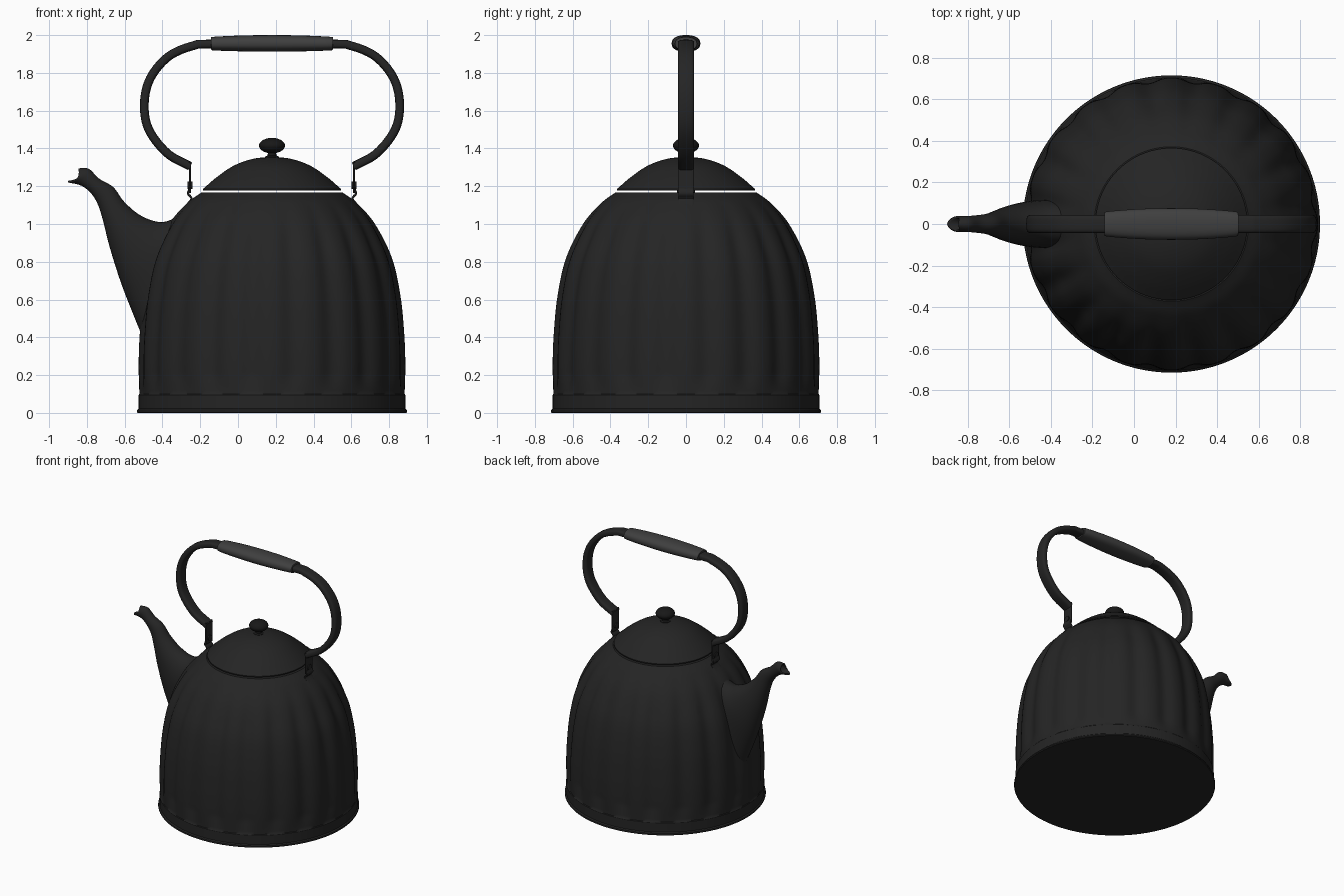
import bpy, bmesh, math
from mathutils import Vector

if "Cube" in bpy.data.objects:
    bpy.data.objects.remove(bpy.data.objects["Cube"])

CX = 0.18  # body axis
TAU = math.tau


def material(name, v):
    m = bpy.data.materials.new(name)
    m.diffuse_color = (v, v, v, 1)
    m.use_nodes = True
    m.node_tree.nodes["Principled BSDF"].inputs["Base Color"].default_value = m.diffuse_color
    return m


ENAMEL = material("black_enamel", 0.018)
GRIP = material("grip_grey", 0.05)
KNOB = material("knob_black", 0.009)


def smooth_path(pts, steps):
    """Catmull-Rom through tuples of any length."""
    v = [Vector(p) for p in pts]
    v = [v[0] * 2 - v[1]] + v + [v[-1] * 2 - v[-2]]
    out = []
    for a, b, c, d in zip(v, v[1:], v[2:], v[3:]):
        for k in range(steps):
            t = k / steps
            out.append(0.5 * (2 * b + (c - a) * t + (2 * a - 5 * b + 4 * c - d) * t**2
                              + (3 * b - a - 3 * c + d) * t**3))
    return out + [v[-2]]


def loft(name, rings, mat, caps=True, angle=35):
    bm = bmesh.new()
    rows = [[bm.verts.new(p) for p in r] for r in rings]
    n = len(rows[0])
    for a, b in zip(rows, rows[1:]):
        for i in range(n):
            bm.faces.new((a[i], a[(i + 1) % n], b[(i + 1) % n], b[i]))
    if caps:
        bm.faces.new(rows[0])
        bm.faces.new(rows[-1])
    bmesh.ops.recalc_face_normals(bm, faces=bm.faces)
    me = bpy.data.meshes.new(name)
    bm.to_mesh(me)
    bm.free()
    me.materials.append(mat)
    ob = bpy.data.objects.new(name, me)
    bpy.context.collection.objects.link(ob)
    bpy.ops.object.select_all(action='DESELECT')
    ob.select_set(True)
    bpy.context.view_layer.objects.active = ob
    bpy.ops.object.shade_smooth_by_angle(angle=math.radians(angle))
    return ob


def lathe(name, profile, mat, seg=96, dent=lambda a, z: 0):
    rings = []
    for r, z in profile:
        rings.append([Vector((CX + (r - dent(a, z)) * math.cos(a), (r - dent(a, z)) * math.sin(a), z))
                      for a in (TAU * i / seg for i in range(seg))])
    return loft(name, rings, mat)


def sweep(name, path, mat, power=1.0, seg=24):
    """Path of (x, z, half_width_y, half_thickness) in the XZ plane."""
    se = lambda c: math.copysign(abs(c) ** power, c)
    rings = []
    for i, p in enumerate(path):
        q, s = path[min(i + 1, len(path) - 1)], path[max(i - 1, 0)]
        t = Vector((q[0] - s[0], 0, q[1] - s[1])).normalized()
        nrm = Vector((-t.z, 0, t.x))
        o = Vector((CX + p[0], 0, p[1]))
        rings.append([o + nrm * p[3] * se(math.cos(a)) + Vector((0, p[2] * se(math.sin(a)), 0))
                      for a in (TAU * k / seg for k in range(seg))])
    return loft(name, rings, mat)


# fluted body with a plain band and a small foot
def flutes(a, z):
    fade = max(0, min(1, (z - 0.10) / 0.1)) * max(0, min(1, (1.14 - z) / 0.25))
    return 0.02 * fade * (0.5 - 0.5 * math.cos(20 * a)) ** 1.5


side = smooth_path([(0.702, 0.10), (0.706, 0.25), (0.70, 0.42), (0.68, 0.62), (0.635, 0.82),
                    (0.545, 1.0), (0.45, 1.11), (0.372, 1.168)], 8)
lathe("body", [(0.712, 0), (0.716, 0.006), (0.714, 0.015), (0.706, 0.022), (0.706, 0.095)] + side,
      ENAMEL, 200, flutes)

# lid
dome = smooth_path([(0.366, 1.185), (0.29, 1.25), (0.20, 1.31), (0.10, 1.345), (0.002, 1.356)], 6)
lathe("lid", [(0.366, 1.177)] + dome, ENAMEL)

# knob
knob = smooth_path([(0.022, 1.375), (0.055, 1.39), (0.069, 1.415), (0.055, 1.44), (0.025, 1.453), (0.002, 1.456)], 4)
lathe("knob", [(0.036, 1.345), (0.036, 1.356), (0.024, 1.362)] + knob, KNOB, 40)

# spout: lower x, z, upper x, z, half width
sections = smooth_path([
    (-0.90, 1.22, -0.845, 1.295, 0.038), (-0.835, 1.205, -0.79, 1.292, 0.038),
    (-0.785, 1.17, -0.735, 1.24, 0.042), (-0.745, 1.11, -0.66, 1.195, 0.05),
    (-0.715, 1.02, -0.60, 1.115, 0.066), (-0.68, 0.88, -0.51, 1.042, 0.088),
    (-0.62, 0.69, -0.40, 1.01, 0.108), (-0.55, 0.51, -0.28, 1.05, 0.118),
    (-0.48, 0.34, -0.18, 1.03, 0.12)], 5)
rings = []
for i, (lx, lz, ux, uz, w) in enumerate(sections):
    lo, up = Vector((lx, 0, lz)), Vector((ux, 0, uz))
    dip = Vector((0.78, 0, -0.62)) * 0.026 * max(0, 1 - i / 5)  # scooped mouth
    rings.append([(lo + up) / 2 + (up - lo) / 2 * math.cos(a) + Vector((0, w * math.sin(a), 0))
                  + dip * math.sin(a) ** 2 for a in (TAU * k / 32 for k in range(32))])
spout = loft("spout", rings, ENAMEL, caps=False)
wall = spout.modifiers.new("wall", 'SOLIDIFY')
wall.thickness, wall.offset = 0.01, -1

# handle strap
half = [(0.433, 1.305), (0.555, 1.375), (0.652, 1.50), (0.676, 1.635), (0.645, 1.77),
        (0.55, 1.885), (0.42, 1.943), (0.30, 1.953)]
strap = [(-x, z) for x, z in half] + half[::-1]
sweep("handle", [(x, z, 0.043, 0.023) for x, z in smooth_path(strap, 7)], ENAMEL, 0.6)

# grip
sweep("grip", smooth_path([(-0.316, 1.955, 0.05, 0.03), (-0.31, 1.955, 0.06, 0.036), (-0.16, 1.956, 0.072, 0.042),
                           (0, 1.956, 0.076, 0.044), (0.16, 1.956, 0.072, 0.042),
                           (0.31, 1.955, 0.06, 0.036), (0.316, 1.955, 0.05, 0.03)], 4), GRIP, 0.85, 32)

# hinge plates, rivets and ears on both sides
for s, side_name in ((-1, "left"), (1, "right")):
    sweep(side_name + "_plate", [(s * 0.434, z, 0.042, 0.006) for z in (1.33, 1.25, 1.165)], ENAMEL, 0.4)
    sweep(side_name + "_rivet", [(s * x, 1.205, 0.024, 0.02) for x in (0.42, 0.447)], ENAMEL)
    ear = smooth_path([(0.437, 1.185), (0.444, 1.16), (0.426, 1.135), (0.447, 1.105), (0.475, 1.075)], 4)
    sweep(side_name + "_ear", [(s * x, z, 0.04, 0.006) for x, z in ear], ENAMEL, 0.4)
